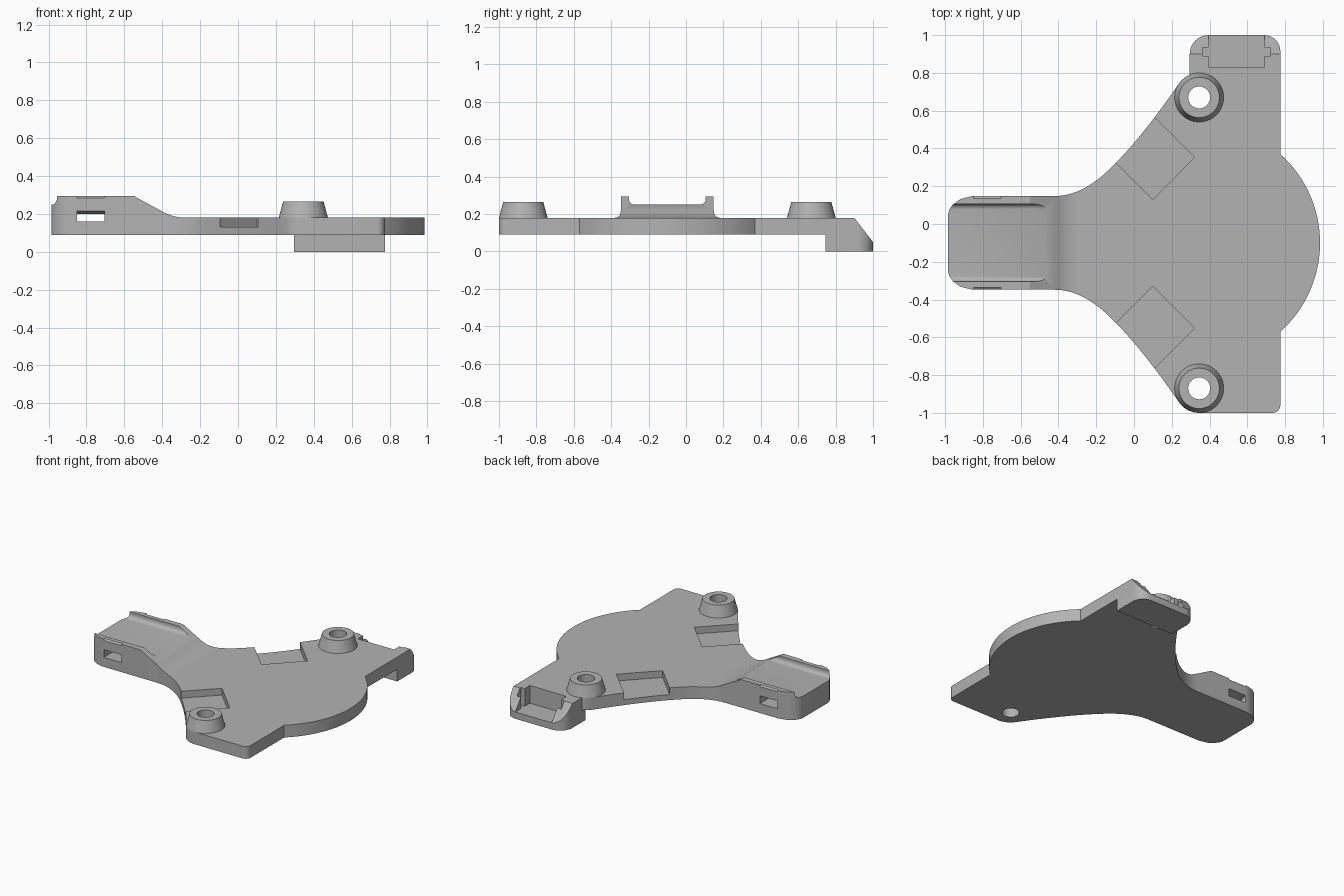
import bpy, bmesh
from math import sin, cos, radians
from mathutils import Vector
from mathutils.geometry import interpolate_bezier

cube = bpy.data.objects.get("Cube")
if cube:
    bpy.data.objects.remove(cube, do_unlink=True)

MID = -0.1      # symmetry line of the plate
BOSS_X, BOSS_OFF, BOSS_R = 0.345, 0.77, 0.13

grey = bpy.data.materials.new("plain grey")
grey.use_nodes = True
COLOR = (0.45, 0.45, 0.45, 1)
grey.diffuse_color = COLOR
grey.node_tree.nodes["Principled BSDF"].inputs["Base Color"].default_value = COLOR


def arc(cx, cy, r, a0, a1, n=8):
    angles = [radians(a0 + (a1 - a0) * i / n) for i in range(n + 1)]
    return [(cx + r * cos(a), cy + r * sin(a)) for a in angles]


def bezier(a, b, c, d, n=12):
    pts = interpolate_bezier(*[Vector(p) for p in (a, b, c, d)], n)
    return [(p.x, p.y) for p in pts]


def finish(name, bm):
    bmesh.ops.recalc_face_normals(bm, faces=bm.faces)
    mesh = bpy.data.meshes.new(name)
    bm.to_mesh(mesh)
    bm.free()
    mesh.materials.append(grey)
    ob = bpy.data.objects.new(name, mesh)
    bpy.context.collection.objects.link(ob)
    return ob


def prism(name, pts, lo, hi, axis="z"):
    """Extrude a flat profile from lo to hi along an axis."""
    place = {"x": lambda u, v, w: (w, u, v),
             "y": lambda u, v, w: (u, w, v),
             "z": lambda u, v, w: (u, v, w)}[axis]
    bm = bmesh.new()
    face = bm.faces.new([bm.verts.new(place(u, v, lo)) for u, v in pts])
    out = bmesh.ops.extrude_face_region(bm, geom=[face])
    verts = [g for g in out["geom"] if isinstance(g, bmesh.types.BMVert)]
    bmesh.ops.translate(bm, verts=verts, vec=Vector(place(0, 0, hi - lo)))
    return finish(name, bm)


def box(name, x0, x1, y0, y1, z0, z1):
    return prism(name, [(x0, y0), (x1, y0), (x1, y1), (x0, y1)], z0, z1)


def boolean(target, tool, operation="DIFFERENCE", keep=False):
    mod = target.modifiers.new("cut", "BOOLEAN")
    mod.operation, mod.solver, mod.object = operation, "EXACT", tool
    bpy.ops.object.select_all(action="DESELECT")
    bpy.context.view_layer.objects.active = target
    target.select_set(True)
    bpy.ops.object.modifier_apply(modifier=mod.name)
    if not keep:
        bpy.data.objects.remove(tool, do_unlink=True)


# Plate outline: half of it, then mirrored about the symmetry line
half = [(-0.985, 0.15), (-0.978, 0.175), (-0.96, 0.202), (-0.92, 0.232), (-0.86, 0.247)]
half += bezier((-0.42, 0.248), (-0.3, 0.248), (-0.2, 0.32), (-0.12, 0.40))
half += bezier((-0.12, 0.40), (0, 0.515), (0.14, 0.70), (0.2385, 0.845))[1:-1]
half += arc(BOSS_X, BOSS_OFF, BOSS_R, 145, 90)
half += arc(0.735, 0.86, 0.04, 90, 0, 5)
half += arc(0.354, 0, 0.631, 48.1, 0, 20)
outline = [(x, MID + d) for x, d in half]
outline += [(x, MID - d) for x, d in reversed(half[:-1])]
plate = prism("base_plate", outline, 0.09, 0.295)

# Lower the plate and leave a raised arm with a ramp
ramp = [(-0.55, 0.3), (-0.55, 0.295)]
ramp += bezier((-0.40, 0.213), (-0.36, 0.191), (-0.32, 0.18), (-0.27, 0.18), 10)
ramp += [(1.1, 0.18), (1.1, 0.3)]
boolean(plate, prism("ramp_cutter", ramp, -1.2, 1.2, "y"))

# Channel with rounded corners between the arm rails
channel = [(MID - 0.205, 0.32)] + arc(MID - 0.175, 0.28, 0.03, 180, 270, 6)
channel += arc(MID + 0.175, 0.28, 0.03, 270, 360, 6) + [(MID + 0.205, 0.32)]
boolean(plate, prism("channel_cutter", channel, -1.1, -0.35, "x"))

# Strap slot through the arm, flared at both mouths, and bevelled rail edges
slot = [(MID - 0.3, 0.16), (MID + 0.3, 0.16), (MID + 0.3, 0.22), (MID + 0.245, 0.216),
        (MID + 0.2, 0.2), (MID - 0.2, 0.2), (MID - 0.245, 0.216), (MID - 0.3, 0.22)]
boolean(plate, prism("slot_cutter", slot, -0.85, -0.705, "x"))
for s in (-1, 1):
    wedge = [(MID + s * 0.232, 0.298), (MID + s * 0.27, 0.298), (MID + s * 0.252, 0.281)]
    boolean(plate, prism("rail_cutter", wedge, -0.85, -0.705, "x"))

# Square recesses open to the slanted edges
for s in (-1, 1):
    recess = [(0.10, 0.23), (0.32, 0.453), (0.02, 0.753), (-0.20, 0.53)]
    recess = [(x, MID + s * d) for x, d in recess]
    boolean(plate, prism("recess_cutter", recess, 0.13, 0.4))

# End tab with sloping back, rounded corners and an open pocket
side = [(0.745, 0), (1.0, 0), (1.0, 0.05), (0.9, 0.18), (0.745, 0.18)]
tab = prism("end_tab", side, 0.2, 0.9, "x")
plan = [(0.295, 0.7), (0.775, 0.7)] + arc(0.69, 0.915, 0.085, 0, 90)
plan += arc(0.395, 0.9, 0.1, 90, 180)
boolean(tab, prism("plan_cutter", plan, -0.1, 0.3), "INTERSECT")
boolean(tab, box("pocket_cutter", 0.395, 0.69, 0.83, 1.1, 0.05, 0.3))
boolean(tab, box("notch_cutter", 0.362, 0.722, 0.89, 0.935, 0.05, 0.3))
boolean(plate, tab, "UNION")

# Tapered bosses with through holes
parts = [plate]
for s, name in ((-1, "front_boss"), (1, "back_boss")):
    y = MID + s * BOSS_OFF
    bm = bmesh.new()
    bmesh.ops.create_cone(bm, cap_ends=True, segments=48, radius1=BOSS_R,
                          radius2=0.107, depth=0.085)
    bmesh.ops.translate(bm, verts=bm.verts, vec=(BOSS_X, y, 0.2225))
    boss = finish(name, bm)
    hole = prism("hole_cutter", arc(BOSS_X, y, 0.058, 0, 352.5, 47), 0, 0.4)
    boolean(boss, hole, keep=True)
    boolean(plate, hole)
    parts.append(boss)

# Smooth shading with sharp edges
for ob in parts:
    bpy.ops.object.select_all(action="DESELECT")
    bpy.context.view_layer.objects.active = ob
    ob.select_set(True)
    bpy.ops.object.shade_smooth_by_angle(angle=radians(30))
